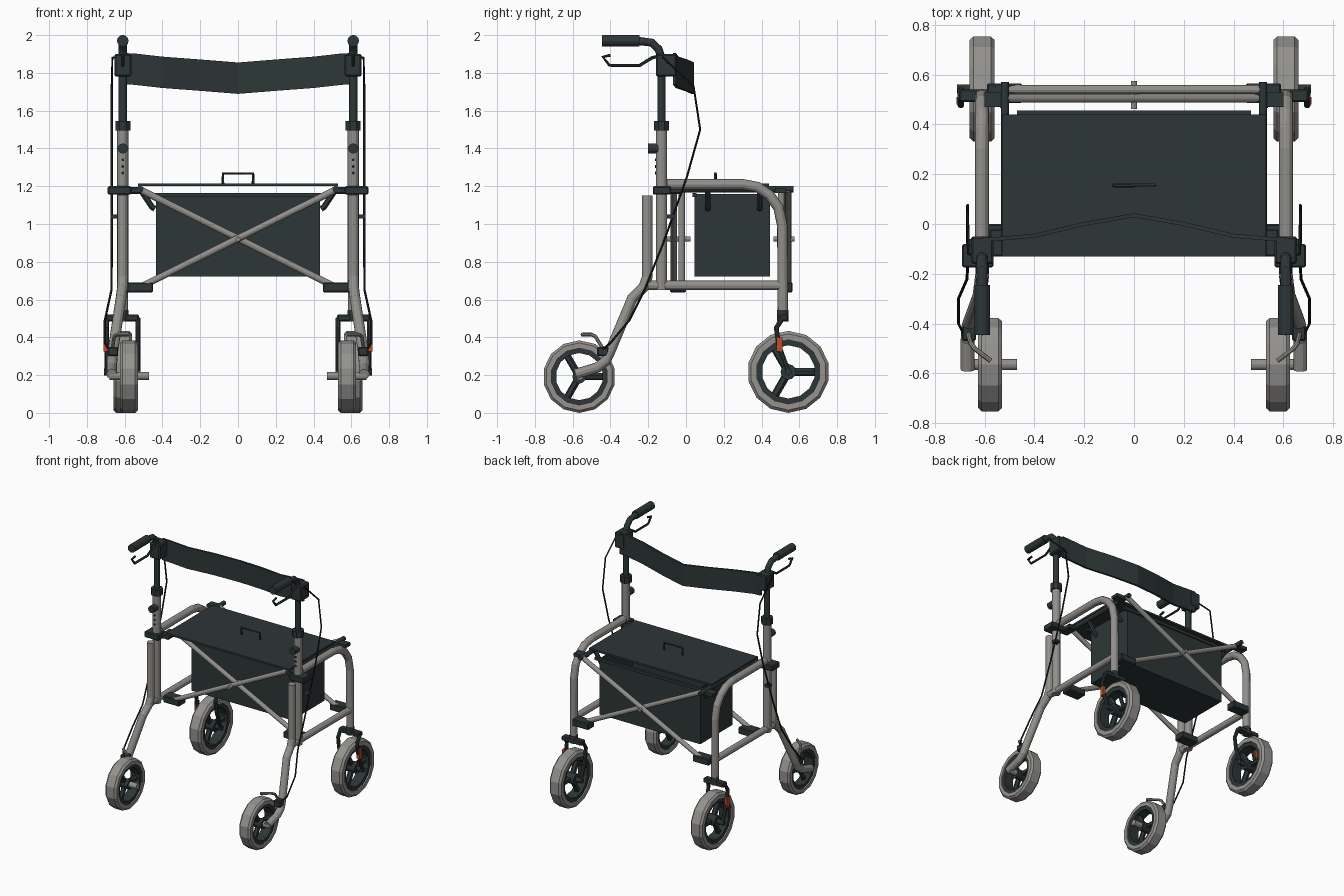
import bpy, bmesh, math
from mathutils import Vector

if "Cube" in bpy.data.objects:
    bpy.data.objects.remove(bpy.data.objects["Cube"])


def material(name, rgb):
    m = bpy.data.materials.new(name)
    m.diffuse_color = (*rgb, 1)
    m.use_nodes = True
    m.node_tree.nodes["Principled BSDF"].inputs["Base Color"].default_value = m.diffuse_color
    return m


GREY = material("grey metal", (0.29, 0.28, 0.26))
TYRE = material("grey rubber", (0.30, 0.29, 0.275))
DARK = material("dark plastic", (0.027, 0.037, 0.038))
BLACK = material("black cable", (0.012, 0.014, 0.015))
RED = material("orange reflector", (0.55, 0.07, 0.02))


def finish(name, bm, mat):
    bmesh.ops.recalc_face_normals(bm, faces=bm.faces)
    me = bpy.data.meshes.new(name)
    bm.to_mesh(me)
    bm.free()
    me.materials.append(mat)
    ob = bpy.data.objects.new(name, me)
    bpy.context.collection.objects.link(ob)
    return ob


def tube(name, pts, r, mat, sides=12):
    """Sweep a round section along a path."""
    pts = [Vector(p) for p in pts]
    bm = bmesh.new()
    rings, n = [], None
    for i, p in enumerate(pts):
        a = (p - pts[i - 1]).normalized() if i else None
        b = (pts[i + 1] - p).normalized() if i < len(pts) - 1 else None
        t = ((a or b) + (b or a)).normalized()
        if n is None:
            n = t.orthogonal()
        n = (n - t * n.dot(t)).normalized()
        c = t.cross(n)
        rings.append([bm.verts.new(p + r * (n * math.cos(k) + c * math.sin(k)))
                      for k in (2 * math.pi * (j + .5) / sides for j in range(sides))])
    for q, w in zip(rings, rings[1:]):
        for j in range(sides):
            bm.faces.new((q[j], q[(j + 1) % sides], w[(j + 1) % sides], w[j]))
    bm.faces.new(rings[0])
    bm.faces.new(rings[-1])
    return finish(name, bm, mat)


def box(name, xs, ys, zs, mat, bevel=0.0):
    bm = bmesh.new()
    bmesh.ops.create_cube(bm, size=1)
    for v in bm.verts:
        v.co = [(a + b) / 2 + c * abs(b - a) for (a, b), c in zip((xs, ys, zs), v.co)]
    if bevel:
        bmesh.ops.bevel(bm, geom=bm.edges[:], offset=bevel, segments=1, affect='EDGES')
    return finish(name, bm, mat)


def ring(name, centre, profile, mat, n=14):
    """Lathe a closed (x, radius) profile around the x axis."""
    bm = bmesh.new()
    rows = []
    for i in range(n):
        a = 2 * math.pi * i / n
        rows.append([bm.verts.new((centre[0] + x, centre[1] + r * math.sin(a),
                                   centre[2] + r * math.cos(a))) for x, r in profile])
    k = len(profile)
    for i in range(n):
        q, w = rows[i], rows[(i + 1) % n]
        for j in range(k):
            bm.faces.new((q[j], q[(j + 1) % k], w[(j + 1) % k], w[j]))
    return finish(name, bm, mat)


def wheel(name, c, R, w):
    x, y, z = c
    ring(name + "_tyre", c, [(-w, R * .78), (-w, R * .93), (-w * .7, R), (w * .7, R),
                             (w, R * .93), (w, R * .78)], TYRE)
    ring(name + "_rim", c, [(-w * .8, R * .65), (-w * .8, R * .8),
                            (w * .8, R * .8), (w * .8, R * .65)], DARK)
    tube(name + "_hub", [(x - w * .9, y, z), (x + w * .9, y, z)], R * .19, DARK)
    for i in range(3):
        a = math.radians(90 + 120 * i)
        d = Vector((0, math.sin(a), math.cos(a)))
        tube(name + "_spoke", [Vector(c) + d * R * .12, Vector(c) + d * R * .7], R * .1, DARK, 6)


for s, side in ((1, "right"), (-1, "left")):
    X = 0.61 * s

    def P(*yz, x=0.61):
        return [(x * s, y, z) for y, z in yz]

    def M(*pts):
        return [(x * s, y, z) for x, y, z in pts]

    def N(part):
        return side + "_" + part

    def mbox(part, xs, ys, zs, mat, bevel=0.0):
        return box(N(part), (xs[0] * s, xs[1] * s), ys, zs, mat, bevel)

    # wheels and axles
    wheel(N("front_wheel"), (0.578 * s, -0.565, 0.192), 0.192, 0.048)
    wheel(N("rear_wheel"), (X, 0.542, 0.217), 0.217, 0.05)
    tube(N("front_axle"), M((0.47, -0.565, 0.195), (0.68, -0.565, 0.195)), 0.022, GREY)
    tube(N("rear_axle"), M((0.515, 0.542, 0.217), (0.71, 0.542, 0.217)), 0.018, DARK)

    # side frame tubes
    tube(N("upright"), P((-.13, .65), (-.13, 1.52)), 0.03, GREY)
    tube(N("front_leg"), M((.61, -.205, 1.15), (.61, -.205, .72), (.612, -.225, .665),
                           (.62, -.285, .605), (.662, -.4, .33), (.667, -.425, .275),
                           (.668, -.47, .24), (.668, -.585, .205)), 0.028, GREY)
    tube(N("side_frame"), P((-.1, 1.21), (.3, 1.21), (.38, 1.195), (.445, 1.15),
                            (.49, 1.085), (.51, .99), (.513, .54)), 0.028, GREY)
    tube(N("lower_rail"), P((-.2, .675), (.51, .675)), 0.025, GREY)

    # caster fork with reflector
    tube(N("fork_collar"), P((.513, .485), (.513, .545)), 0.03, DARK)
    mbox("fork_crown", (.525, .7), (.49, .54), (.485, .52), DARK, .006)
    for x in (.53, .695):
        tube(N("fork_arm"), P((.51, .5), (.478, .45), (.49, .36), (.542, .217), x=x), .014, DARK, 8)
    mbox("reflector", (.69, .713), (.48, .51), (.325, .4), RED)

    # telescopic handle post
    tube(N("handle_post"), P((-.13, 1.45), (-.13, 1.88), (-.145, 1.925), (-.18, 1.96),
                             (-.26, 1.97)), 0.022, DARK)
    tube(N("grip"), P((-.245, 1.97), (-.445, 1.97)), 0.031, DARK)
    tube(N("post_collar"), P((-.13, 1.495), (-.13, 1.545)), 0.043, DARK, 8)
    tube(N("height_knob"), P((-.2, 1.4), (-.13, 1.4)), 0.027, DARK)
    for z in (1.27, 1.305, 1.34):
        tube(N("height_hole"), P((-.163, z), (-.15, z)), 0.008, BLACK, 8)
    tube(N("brake_lever"), P((-.14, 1.89), (-.18, 1.88), (-.245, 1.84), (-.405, 1.84),
                             (-.44, 1.885), (-.4, 1.893)), 0.009, DARK, 6)

    # brake cable and clip
    tube(N("brake_cable"), M((.62, -.13, 1.885), (.665, -.12, 1.88), (.668, .04, 1.73),
                             (.668, .075, 1.5), (.668, .005, 1.25), (.668, -.12, .9),
                             (.67, -.22, .65), (.705, -.3, .49), (.705, -.4, .37),
                             (.68, -.45, .33)), 0.006, BLACK, 6)
    mbox("cable_clip", (.635, .675), (-.1, -.06), (1.03, 1.05), DARK)

    # brake at the front wheel
    mbox("brake_block", (.635, .69), (-.47, -.41), (.3, .35), DARK, .006)
    tube(N("brake_bar"), M((.665, -.44, .34), (.655, -.48, .405), (.64, -.5, .415),
                           (.575, -.55, .415)), 0.01, GREY, 8)

    # clamps and seat rail
    mbox("frame_clamp", (.565, .69), (-.175, -.08), (1.155, 1.2), DARK, .006)
    mbox("clamp_tongue", (.51, .58), (-.13, -.02), (1.16, 1.195), DARK, .006)
    mbox("rear_clamp", (.51, .6), (.47, .53), (1.165, 1.19), DARK)
    tube(N("seat_rail"), P((-.13, 1.185), (.57, 1.185), x=.518), 0.017, DARK)
    for y0, y1 in ((-.085, 0), (.485, .565)):
        mbox("brace_bracket", (.45, .59), (y0, y1), (.638, .69), DARK, .006)

    # crossing braces, front and rear
    for y in ((-.065, .54) if s > 0 else (-.022, .505)):
        tube(N("cross_brace"), M((.525, y, 1.185), (-.53, y, .66)), 0.018, GREY)

    # bag straps
    for y in (.115, .39):
        tube(N("bag_strap"), M((.44, y, 1.08), (.455, y, 1.09), (.515, y, 1.18)), .016, DARK, 6)

    # backrest holder
    mbox("backrest_holder", (.565, .655), (-.16, -.05), (1.78, 1.9), DARK, .008)

# brace pivots
for i, (a, b) in enumerate(((-.114, .024), (.462, .575))):
    tube("brace_pivot", [(0, a, .92), (0, b, .92)], 0.013, GREY)

# seat with lift handle
box("seat", (-.53, .53), (-.13, .44), (1.2, 1.214), DARK)
tube("seat_handle", [(-.08, .155, 1.21), (-.08, .155, 1.268), (.08, .155, 1.268),
                     (.08, .155, 1.21)], 0.008, DARK, 6)

# open-topped bag with a rim
bag = box("bag", (-.435, .435), (.045, .445), (.722, 1.16), DARK)
bm = bmesh.new()
bm.from_mesh(bag.data)
bmesh.ops.delete(bm, geom=[f for f in bm.faces if f.normal.z > .9], context='FACES')
bm.to_mesh(bag.data)
bm.free()
bag.modifiers.new("thickness", 'SOLIDIFY').thickness = 0.012
for y in (.045, .445):
    box("bag_rim", (-.47, .47), (y - .01, y + .01), (1.143, 1.165), DARK)

# backrest band
bm = bmesh.new()
rows = []
for x, y, z in ((-.61, -.06, 1.822), (-.55, -.06, 1.82), (-.4, -.047, 1.803), (-.2, 0, 1.788), (0, .035, 1.772),
                (.2, 0, 1.788), (.4, -.047, 1.803), (.55, -.06, 1.82), (.61, -.06, 1.822)):
    rows.append([bm.verts.new((x, y + dy, z + dz)) for dy, dz in
                 ((-.008, -.083), (.008, -.083), (.008, .083), (-.008, .083))])
for q, w in zip(rows, rows[1:]):
    for j in range(4):
        bm.faces.new((q[j], q[(j + 1) % 4], w[(j + 1) % 4], w[j]))
bm.faces.new(rows[0])
bm.faces.new(rows[-1])
finish("backrest", bm, DARK)
